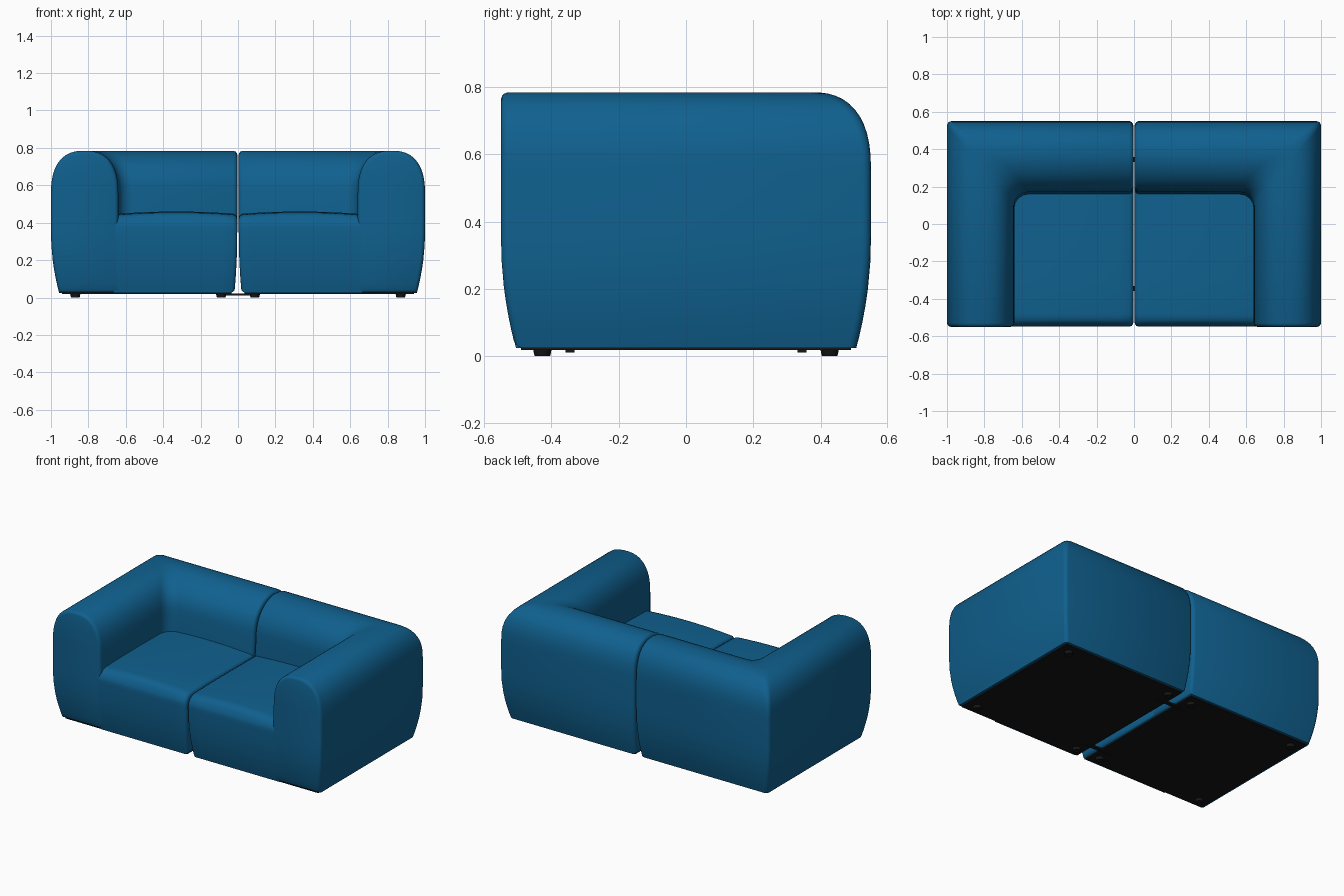
import bpy, bmesh, math
from mathutils import Vector

cube = bpy.data.objects.get("Cube")
if cube:
    bpy.data.objects.remove(cube, do_unlink=True)


def material(name, rgb):
    m = bpy.data.materials.new(name)
    m.use_nodes = True
    m.diffuse_color = (*rgb, 1)
    bsdf = next(n for n in m.node_tree.nodes if n.type == "BSDF_PRINCIPLED")
    bsdf.inputs["Base Color"].default_value = (*rgb, 1)
    bsdf.inputs["Roughness"].default_value = 0.8
    return m


BLUE = material("blue_fabric", (0.005, 0.118, 0.275))
BLACK = material("black_base", (0.008, 0.008, 0.008))
HALF_DEPTH = 0.55


def taper(v):
    """Draw the lower walls inwards towards the floor."""
    t = 0.045 * max(0, (0.35 - v.z) / 0.33) ** 2
    side = t if v.x > 0.5 else 0.35 * t
    return Vector((0.5 + (v.x - 0.5) * (1 - 2 * side), v.y * (1 - t / HALF_DEPTH), v.z))


def finish(name, bm, mat, mirror=True):
    bmesh.ops.recalc_face_normals(bm, faces=bm.faces)
    me = bpy.data.meshes.new(name)
    bm.to_mesh(me)
    bm.free()
    me.materials.append(mat)
    ob = bpy.data.objects.new(name, me)
    bpy.context.collection.objects.link(ob)
    if mirror:
        ob.modifiers.new("mirror", "MIRROR")
    bpy.ops.object.select_all(action="DESELECT")
    ob.select_set(True)
    bpy.context.view_layer.objects.active = ob
    bpy.ops.object.shade_smooth_by_angle(angle=math.radians(42))
    return ob


def skin(name, rings, strip_caps):
    """Join closed rings of points into a solid."""
    bm = bmesh.new()
    loops = [[bm.verts.new(taper(Vector(p))) for p in ring] for ring in rings]
    n = len(loops[0])
    for a, b in zip(loops, loops[1:]):
        for i in range(n):
            j = (i + 1) % n
            bm.faces.new((a[i], a[j], b[j], b[i]))
    for cap in (loops[0], loops[-1]):
        if strip_caps:
            for i in range(n // 2 - 1):
                bm.faces.new((cap[i], cap[i + 1], cap[n - 2 - i], cap[n - 1 - i]))
        else:
            bm.faces.new(cap)
    return finish(name, bm, BLUE)


# Arm and back share one rounded section: arm offset, back offset, height
LEVELS = [0.025, 0.06, 0.1, 0.15, 0.2, 0.28, 0.36, 0.45]
section = [(0, 0, z) for z in LEVELS]
STEPS = 23
for i in range(STEPS + 1):
    a = math.pi * i / STEPS
    c, s = math.cos(a), abs(math.sin(a))
    k = abs(c) ** 0.8
    z = 0.55 + 0.235 * s ** 0.8
    if c > 0:
        section.append((0.18 * (1 - k), 0.18 * (1 - k), z))
    else:
        section.append((0.18 * (1 + k), 0.18 + 0.2 * abs(c) ** 1.15, z))
section += [(0.36, 0.39, z) for z in reversed(LEVELS)]


def inset(amount):
    s, h = 1 - amount / 0.18, 1 - amount / 0.38
    return [(0.18 + (a - 0.18) * s, 0.195 + (b - 0.195) * s, 0.4 + (z - 0.4) * h)
            for a, b, z in section]


# Softened ends: distance from the end plane, inset
ENDS = [(0, 0.02), (0.003, 0.011), (0.008, 0.005), (0.02, 0)]
rings = [[(1 - a, -HALF_DEPTH + e, z) for a, b, z in inset(m)] for e, m in ENDS]


def corner(angle):
    ring = []
    for a, b, z in section:
        r = 0.025 + 0.05 * min(1, a / 0.3)
        ring.append((1 - a - r * (1 - math.cos(angle)),
                     HALF_DEPTH - b - r * (1 - math.sin(angle)), z))
    return ring


rings += [corner(math.radians(d)) for d in (0, 22.5, 45, 67.5, 90)]
rings += [[(0.004 + e, HALF_DEPTH - b, z) for a, b, z in inset(m)] for e, m in reversed(ENDS)]
skin("arm_and_back", rings, True)

# Seat block with a rounded front edge and a slightly domed top
seat = [(-0.549, z) for z in LEVELS[:-1]]
for i in range(7):
    a = math.radians(15 * i)
    seat.append((-0.479 - 0.07 * math.cos(a), 0.38 + 0.06 * math.sin(a)))
seat += [(-0.3, 0.444), (-0.1, 0.444), (0.1, 0.442), (0.25, 0.44), (0.25, 0.025)]


def seat_ring(x, amount):
    ring = []
    for y, z in seat:
        dome = 0.016 * (1 - ((x - 0.33) / 0.35) ** 2) if z > 0.41 else 0
        ring.append((x, -0.15 + (y + 0.15) * (1 - amount / 0.4),
                     0.235 + (z - 0.235) * (1 - amount / 0.21) + dome))
    return ring


rings = [seat_ring(0.004 + e, m) for e, m in ENDS]
rings += [seat_ring(0.08 + 0.1 * i, 0) for i in range(7)]
skin("seat", rings, False)


def box(name, low, high, mirror=True):
    bm = bmesh.new()
    bmesh.ops.create_cube(bm, size=1)
    for v in bm.verts:
        v.co = Vector([l + (c + 0.5) * (h - l) for c, l, h in zip(v.co, low, high)])
    return finish(name, bm, BLACK, mirror)


# Dark underside
box("base_panel", (0.035, -0.49, 0.018), (0.94, 0.49, 0.035))

# Feet and the brackets that link both halves
for end, sign in (("front", -1), ("back", 1)):
    for place, x in (("inner", 0.09), ("outer", 0.87)):
        bm = bmesh.new()
        bmesh.ops.create_cone(bm, cap_ends=True, segments=16, radius1=0.023,
                              radius2=0.028, depth=0.022)
        bmesh.ops.translate(bm, verts=bm.verts, vec=(x, sign * 0.427, 0.011))
        finish(f"{end}_{place}_foot", bm, BLACK)
    y = sign * 0.345
    box(f"{end}_bracket", (-0.11, y - 0.013, 0.011), (0.11, y + 0.013, 0.021), False)
